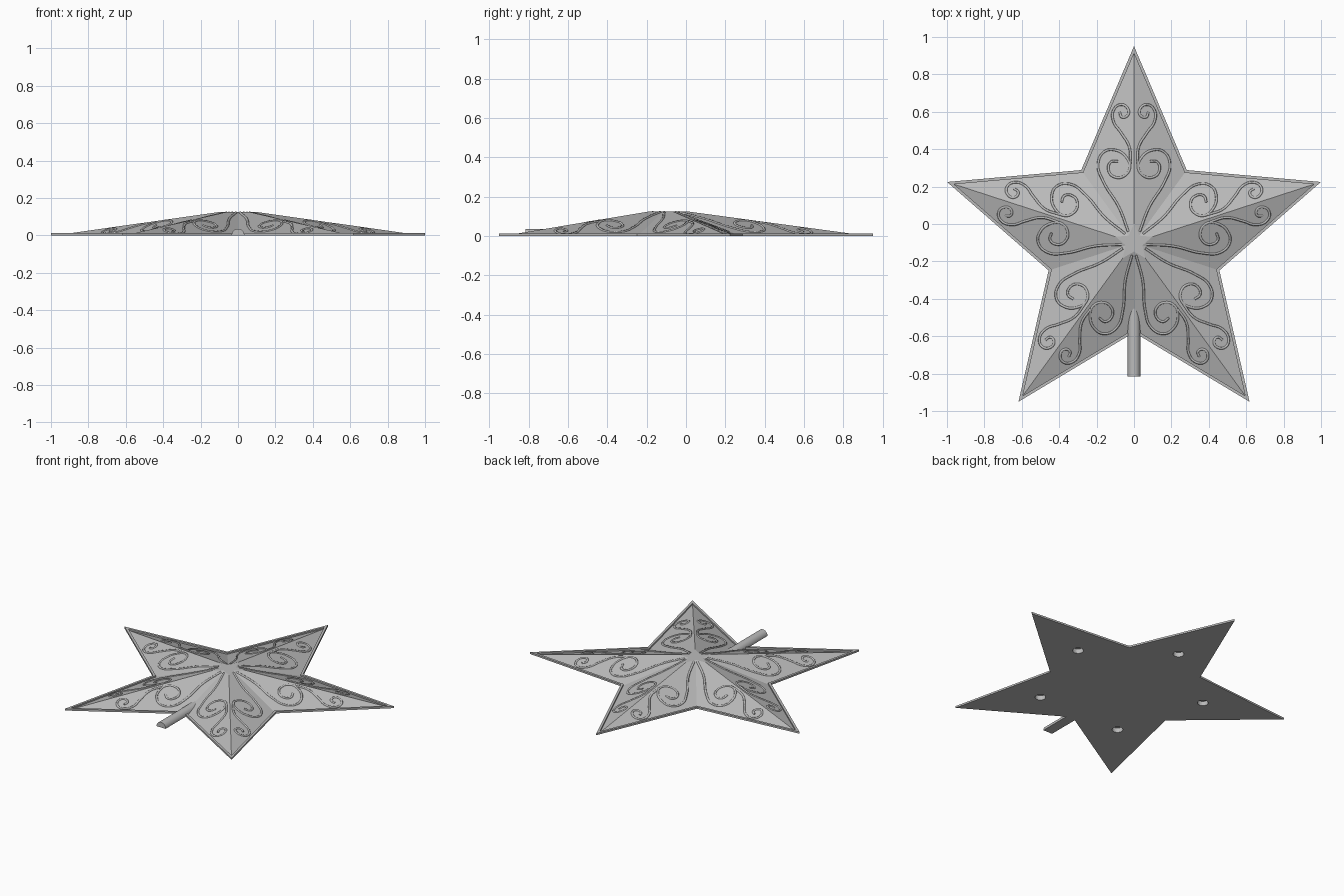
import bpy, bmesh, math
from mathutils import Vector

cube = bpy.data.objects.get("Cube")
if cube:
    bpy.data.objects.remove(cube, do_unlink=True)

CENTRE = Vector((0, -0.1, 0))
TIP, NOTCH = 1.051, 0.48      # star radii
INNER = 0.962                 # start of the raised body inside the rim
FLAT = 0.098                  # small flat star on top
RIM_Z, FLOOR_Z, TOP_Z = 0.012, 0.002, 0.125

grey = bpy.data.materials.new("light grey")
grey.use_nodes = True
grey.diffuse_color = (0.5, 0.5, 0.5, 1)
grey.node_tree.nodes["Principled BSDF"].inputs["Base Color"].default_value = (0.5, 0.5, 0.5, 1)


def mesh_object(name, bm):
    bmesh.ops.recalc_face_normals(bm, faces=bm.faces)
    mesh = bpy.data.meshes.new(name)
    bm.to_mesh(mesh)
    bm.free()
    mesh.materials.append(grey)
    obj = bpy.data.objects.new(name, mesh)
    bpy.context.collection.objects.link(obj)
    return obj


def polar(radius, degrees, z=0):
    a = math.radians(degrees)
    return CENTRE + Vector((radius * math.cos(a), radius * math.sin(a), z))


# Star body: stacked star outlines joined by walls, rim and sloping faces
bm = bmesh.new()
rings = []
for scale, z in ((1, 0), (1, RIM_Z), (INNER, RIM_Z), (INNER, FLOOR_Z), (FLAT, TOP_Z)):
    rings.append([bm.verts.new(polar(scale * (NOTCH if i % 2 else TIP), 90 + 36 * i, z))
                  for i in range(10)])
for low, high in zip(rings, rings[1:]):
    for i in range(10):
        j = (i + 1) % 10
        bm.faces.new((low[i], low[j], high[j], high[i]))
bm.faces.new(rings[0])
bm.faces.new(rings[-1])
star = mesh_object("star_body", bm)

# Five round sockets cut into the underside, one below each arm
bm = bmesh.new()
for i in range(5):
    made = bmesh.ops.create_cone(bm, cap_ends=True, segments=24, radius1=0.033, radius2=0.033, depth=0.06)
    bmesh.ops.translate(bm, verts=made["verts"], vec=polar(0.52, 90 + 72 * i))
cutter = mesh_object("socket_cutter", bm)
cutter.hide_render = True
cutter.hide_viewport = True
cut = star.modifiers.new("sockets", "BOOLEAN")
cut.object = cutter
cut.operation = "DIFFERENCE"
cut.solver = "EXACT"

# Half-round mounting stem between the two lower arms
bm = bmesh.new()
ends = []
for y in (-0.815, -0.42):
    ends.append([bm.verts.new((0.034 * math.cos(math.pi * k / 16), y, 0.035 * math.sin(math.pi * k / 16)))
                 for k in range(17)])
for k in range(17):
    j = (k + 1) % 17
    bm.faces.new((ends[0][k], ends[0][j], ends[1][j], ends[1][k]))
for end in ends:
    bm.faces.new(end)
stem = mesh_object("mounting_stem", bm)
bpy.ops.object.select_all(action="DESELECT")
stem.select_set(True)
bpy.context.view_layer.objects.active = stem
bpy.ops.object.shade_smooth_by_angle(angle=math.radians(30))

# Scrollwork for half an arm: (across, along) measured from the star centre
LARGE_SCROLL = ((0.03, 0.06), (0.08, 0.19), (0.165, 0.33), (0.192, 0.42), (0.16, 0.485),
                (0.1, 0.495), (0.04, 0.455), (0.022, 0.4), (0.055, 0.355), (0.105, 0.352),
                (0.135, 0.385), (0.125, 0.43), (0.085, 0.435))
SMALL_SCROLL = ((0.02, 0.42), (0.024, 0.51), (0.07, 0.59), (0.11, 0.65), (0.108, 0.71),
                (0.07, 0.738), (0.032, 0.715), (0.034, 0.68), (0.065, 0.672), (0.076, 0.698))

# Slope of one facet, used to lay the scrolls on it
notch = Vector((math.sin(math.radians(36)), math.cos(math.radians(36)))) * NOTCH
edge = notch - Vector((0, TIP))
normal = Vector((-edge.y, edge.x)).normalized()
reach = normal.dot(notch)


def facet_height(across, along):
    d = normal.dot(Vector((across, along))) / reach
    return FLOOR_Z + (TOP_Z - FLOOR_Z) * (INNER - d) / (INNER - FLAT)


curve = bpy.data.curves.new("scrollwork", "CURVE")
curve.dimensions = "3D"
curve.resolution_u = 6
curve.bevel_depth = 0.007
curve.bevel_resolution = 1
curve.use_fill_caps = True
curve.materials.append(grey)
for arm in range(5):
    for side in (-1, 1):
        for path in (LARGE_SCROLL, SMALL_SCROLL):
            spline = curve.splines.new("BEZIER")
            spline.bezier_points.add(len(path) - 1)
            for point, (across, along) in zip(spline.bezier_points, path):
                turn = 90 + 72 * arm + side * math.degrees(math.atan2(across, along))
                point.co = polar(math.hypot(across, along), turn, facet_height(across, along) - 0.001)
                point.handle_left_type = point.handle_right_type = "AUTO"
scrolls = bpy.data.objects.new("scrollwork", curve)
bpy.context.collection.objects.link(scrolls)
